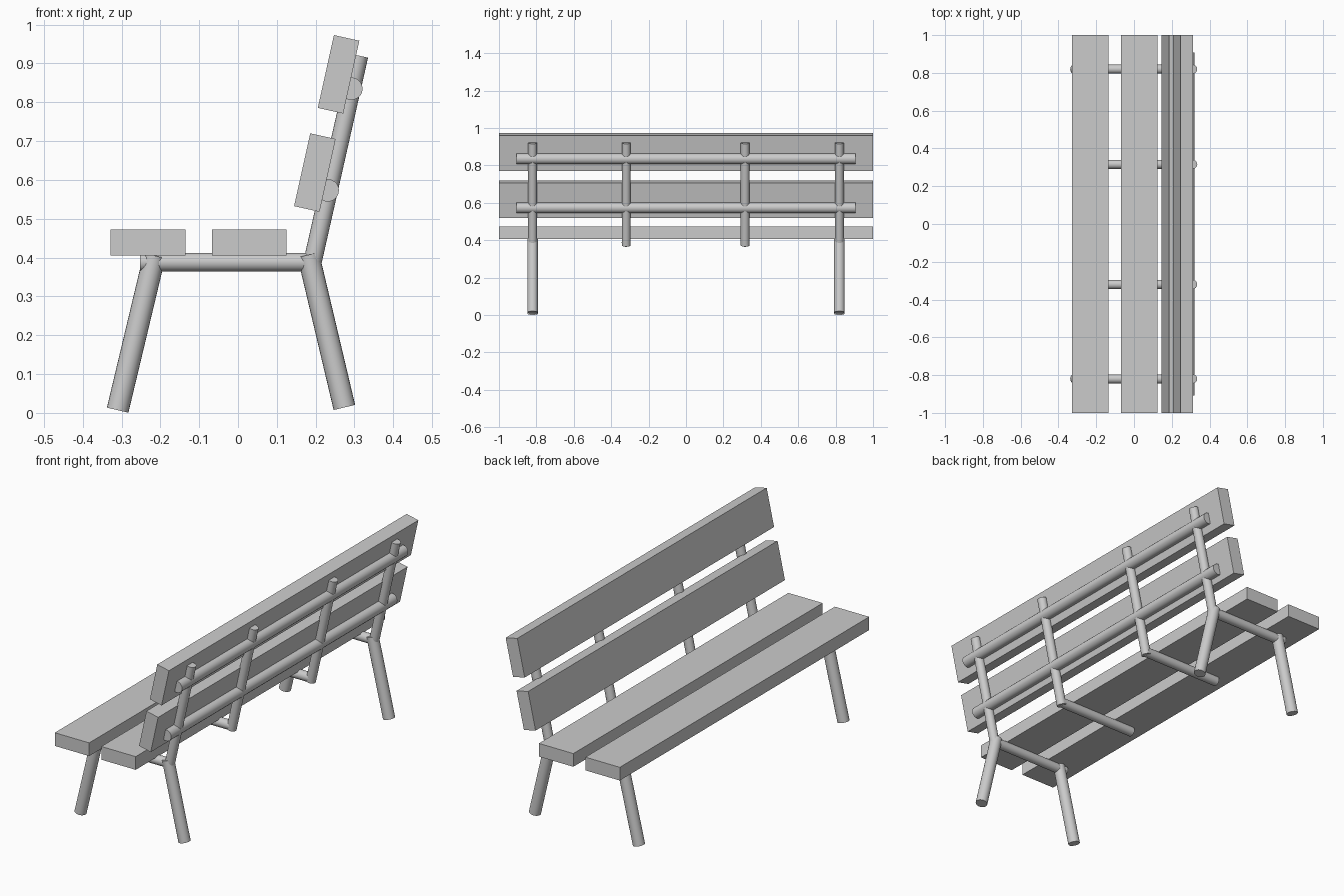
import bpy, math
from mathutils import Vector

if "Cube" in bpy.data.objects:
    bpy.data.objects.remove(bpy.data.objects["Cube"])


def plank(name, x, z, w, h, tilt=0.0):
    bpy.ops.mesh.primitive_cube_add(size=1, location=(x, 0, z), rotation=(0, tilt, 0))
    ob = bpy.context.object
    ob.name = name
    ob.scale = (w, 2.0, h)
    bpy.ops.object.transform_apply(location=False, rotation=False, scale=True)
    return ob


def tube(name, a, b, r):
    a, b = Vector(a), Vector(b)
    d = b - a
    bpy.ops.mesh.primitive_cylinder_add(vertices=20, radius=r, depth=d.length, location=(a + b) / 2)
    ob = bpy.context.object
    ob.name = name
    ob.rotation_mode = 'QUATERNION'
    ob.rotation_quaternion = d.to_track_quat('Z', 'Y')
    bpy.ops.object.shade_smooth_by_angle(angle=math.radians(40))
    return ob


# seat planks
plank("seat_plank_front", -0.232, 0.439, 0.193, 0.067)
plank("seat_plank_rear", 0.029, 0.439, 0.193, 0.067)

# leaning backrest planks
lean = math.radians(12.5)
plank("back_plank_lower", 0.198, 0.619, 0.067, 0.192, lean)
plank("back_plank_upper", 0.259, 0.872, 0.067, 0.192, lean)

# horizontal rails behind the backrest
for label, x, z in (("lower", 0.231, 0.573), ("upper", 0.292, 0.835)):
    tube("back_rail_" + label, (x, -0.907, z), (x, 0.907, z), 0.029)

# four frames: seat bearer and upright; legs on the outer pair only
for i, y in enumerate((-0.82, -0.32, 0.316, 0.82)):
    tube(f"seat_bearer_{i}", (-0.252, y, 0.388), (0.192, y, 0.388), 0.024)
    tube(f"back_upright_{i}", (0.188, y, 0.371), (0.312, y, 0.92), 0.0235)
    if abs(y) > 0.5:
        tube(f"front_leg_{i}", (-0.31, y, 0.007), (-0.215, y, 0.405), 0.0285)
        tube(f"rear_leg_{i}", (0.274, y, 0.014), (0.181, y, 0.407), 0.0285)
